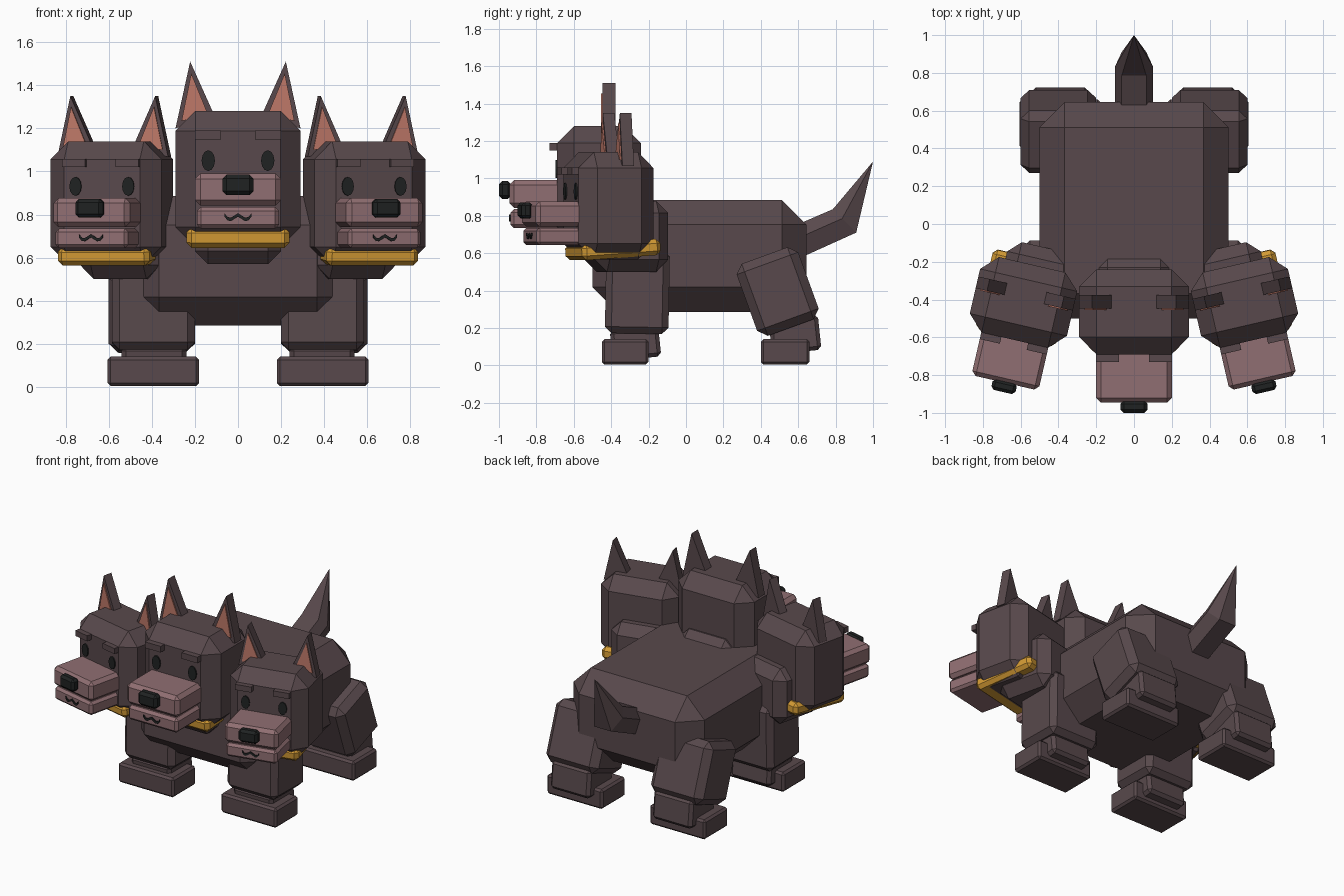
import bpy, bmesh, math
from mathutils import Matrix, Vector

if "Cube" in bpy.data.objects:
    bpy.data.objects.remove(bpy.data.objects["Cube"])


def material(name, rgb):
    m = bpy.data.materials.new(name)
    m.diffuse_color = (*rgb, 1)
    m.use_nodes = True
    m.node_tree.nodes["Principled BSDF"].inputs["Base Color"].default_value = m.diffuse_color
    return m


FUR = material("dark fur", (0.098, 0.066, 0.072))
SNOUT = material("muzzle fur", (0.28, 0.158, 0.168))
GOLD = material("gold collar", (0.66, 0.33, 0.035))
BLACK = material("black", (0.014, 0.016, 0.016))
PINK = material("inner ear", (0.52, 0.19, 0.14))
IDENT = Matrix.Identity(4)


def finish(name, bm, mat, M):
    bmesh.ops.transform(bm, matrix=M, verts=bm.verts)
    bmesh.ops.recalc_face_normals(bm, faces=bm.faces)
    me = bpy.data.meshes.new(name)
    bm.to_mesh(me)
    bm.free()
    me.materials.append(mat)
    ob = bpy.data.objects.new(name, me)
    bpy.context.collection.objects.link(ob)
    return ob


def box(name, x, y, z, mat, bevel=0.0, tilt=0.0, M=IDENT):
    """Chamfered box from (min, max) ranges, tilted about x through its centre."""
    bm = bmesh.new()
    bmesh.ops.create_cube(bm, size=1)
    bmesh.ops.scale(bm, vec=(x[1] - x[0], y[1] - y[0], z[1] - z[0]), verts=bm.verts)
    if bevel:
        bmesh.ops.bevel(bm, geom=bm.edges[:], offset=bevel, segments=1,
                        affect='EDGES', profile=0.5)
    centre = Vector((sum(x) / 2, sum(y) / 2, sum(z) / 2))
    T = Matrix.Translation(centre) @ Matrix.Rotation(math.radians(tilt), 4, 'X')
    return finish(name, bm, mat, M @ T)


def prism(name, outline, y0, y1, mat, M=IDENT):
    """Outline in x-z, extruded from y0 to y1."""
    bm = bmesh.new()
    a = [bm.verts.new((x, y0, z)) for x, z in outline]
    b = [bm.verts.new((x, y1, z)) for x, z in outline]
    bm.faces.new(a)
    bm.faces.new(b[::-1])
    n = len(a)
    for i in range(n):
        bm.faces.new((a[i], a[(i + 1) % n], b[(i + 1) % n], b[i]))
    return finish(name, bm, mat, M)


def head(tag, M):
    box(tag + "_head", (-0.29, 0.29), (-0.69, -0.24), (0.65, 1.28), FUR, 0.092, M=M)
    box(tag + "_collar", (-0.24, 0.24), (-0.675, -0.2), (0.66, 0.755), GOLD, 0.025, 4, M)
    # muzzle, jaw, nose
    box(tag + "_muzzle", (-0.2, 0.2), (-0.945, -0.65), (0.842, 0.99), SNOUT, 0.025, M=M)
    box(tag + "_jaw", (-0.19, 0.19), (-0.938, -0.65), (0.735, 0.835), SNOUT, 0.018, M=M)
    box(tag + "_nose", (-0.072, 0.072), (-1.0, -0.935), (0.89, 0.985), BLACK, 0.018, M=M)
    # mouth line
    line = [(-0.062, 0.797), (-0.048, 0.78), (-0.032, 0.778), (0, 0.798),
            (0.032, 0.778), (0.048, 0.78), (0.062, 0.797)]
    prism(tag + "_mouth", [(x, z + 0.008) for x, z in line] +
          [(x, z - 0.008) for x, z in line[::-1]], -0.946, -0.937, BLACK, M)
    for s, side in ((-1, "left"), (1, "right")):
        p = f"{tag}_{side}"
        # eyes and brows
        prism(p + "_eye", [(s * 0.138 + 0.031 * math.cos(i * math.tau / 12),
                            1.05 + 0.048 * math.sin(i * math.tau / 12))
                           for i in range(12)], -0.699, -0.69, BLACK, M)
        xs = sorted((s * 0.08, s * 0.2))
        box(p + "_brow", xs, (-0.73, -0.69), (1.148, 1.19), FUR, M=M)
        # ears with inner plates
        prism(p + "_ear", [(s * 0.105, 1.25), (s * 0.29, 1.2), (s * 0.222, 1.51)],
              -0.447, -0.377, FUR, M)
        prism(p + "_inner_ear", [(s * 0.135, 1.255), (s * 0.262, 1.235), (s * 0.217, 1.455)],
              -0.455, -0.447, PINK, M)


# torso
box("torso", (-0.5, 0.5), (-0.5, 0.645), (0.285, 0.885), FUR, 0.133)

# three heads, outer ones smaller and turned outward
head("middle", IDENT)
for s, tag in ((-1, "left"), (1, "right")):
    turn = Matrix.Rotation(math.radians(13 * s), 4, 'Z')
    M = (Matrix.Translation((0.585 * s, -0.415, 1.14)) @ turn @
         Matrix.Scale(0.91, 4) @ Matrix.Translation((0, 0.465, -1.28)))
    head(tag, M)
    N = Matrix.Translation((0.51 * s, -0.29, 0)) @ turn
    box(tag + "_neck", (-0.19, 0.19), (-0.23, 0.17), (0.5, 0.88), FUR, 0.065, M=N)
box("middle_neck", (-0.2, 0.2), (-0.6, -0.17), (0.57, 0.93), FUR, 0.06)

# legs
for s, side in ((-1, "left"), (1, "right")):
    xr = lambda a, b: sorted((s * a, s * b))
    box(f"{side}_front_leg", xr(0.2, 0.585), (-0.43, -0.09), (0.17, 0.62), FUR, 0.035, -1)
    box(f"{side}_front_ankle", xr(0.24, 0.54), (-0.4, -0.14), (0.035, 0.2), FUR, 0.02, 6)
    box(f"{side}_front_foot", xr(0.18, 0.605), (-0.45, -0.2), (0.005, 0.14), FUR, 0.014)
    box(f"{side}_hind_leg", xr(0.2, 0.6), (0.315, 0.665), (0.19, 0.6), FUR, 0.045, 20)
    box(f"{side}_hind_ankle", xr(0.24, 0.54), (0.45, 0.715), (0.07, 0.26), FUR, 0.02, 6)
    box(f"{side}_hind_foot", xr(0.18, 0.605), (0.4, 0.66), (0.005, 0.14), FUR, 0.014)

# tail: two six-sided sections and a point
bm = bmesh.new()
rings = []
for top, low in (((0.6, 0.755), (0.6, 0.57)), ((0.785, 0.835), (0.91, 0.71))):
    ring = []
    for x, t in ((-0.065, 0), (0.065, 0), (0.1, 0.4), (0.065, 1), (-0.065, 1), (-0.1, 0.4)):
        ring.append(bm.verts.new((x, top[0] + (low[0] - top[0]) * t,
                                  top[1] + (low[1] - top[1]) * t)))
    rings.append(ring)
tip = bm.verts.new((0, 1.0, 1.09))
bm.faces.new(rings[0])
for i in range(6):
    j = (i + 1) % 6
    bm.faces.new((rings[0][i], rings[0][j], rings[1][j], rings[1][i]))
    bm.faces.new((rings[1][i], rings[1][j], tip))
finish("tail", bm, FUR, IDENT)
